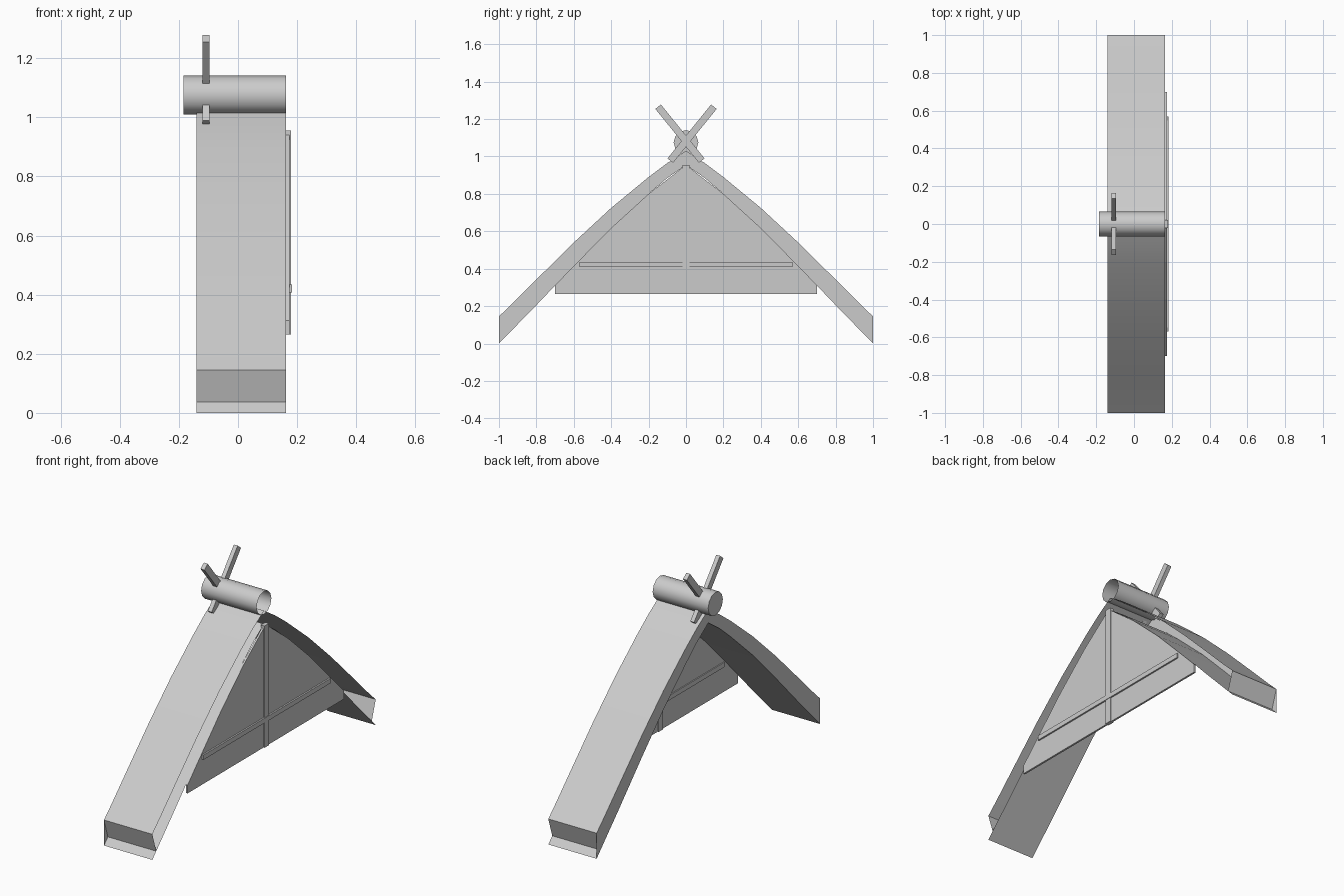
import bpy, math
from mathutils import Vector

if "Cube" in bpy.data.objects:
    bpy.data.objects.remove(bpy.data.objects["Cube"])

X0, X1 = -0.14, 0.163


def mesh(name, verts, faces, smooth=False):
    me = bpy.data.meshes.new(name)
    me.from_pydata([tuple(v) for v in verts], [], faces)
    me.update()
    ob = bpy.data.objects.new(name, me)
    bpy.context.collection.objects.link(ob)
    if smooth:
        bpy.ops.object.select_all(action='DESELECT')
        ob.select_set(True)
        bpy.context.view_layer.objects.active = ob
        bpy.ops.object.shade_smooth_by_angle(angle=math.radians(30))
    return ob


def prism(name, profile, x0, x1):
    """Solid from a y-z outline extruded along x."""
    n = len(profile)
    verts = [(x, y, z) for x in (x0, x1) for y, z in profile]
    faces = [tuple(range(n))[::-1], tuple(range(n, 2 * n))]
    faces += [(i, (i + 1) % n, n + (i + 1) % n, n + i) for i in range(n)]
    return mesh(name, verts, faces)


def box(name, x0, x1, y0, y1, z0, z1):
    return prism(name, [(y0, z0), (y1, z0), (y1, z1), (y0, z1)], x0, x1)


# Roof slopes: curved top skin, underside, closed inner wall, recessed eave; outer side left open
top = [(0, 1.03), (.1, .965), (.2, .89), (.4, .725), (.6, .54), (.8, .342), (.93, .212), (1, .145)]
low = [(0, .955), (.1, .885), (.2, .80), (.4, .618), (.6, .415), (.8, .205), (.965, .036), (1, 0)]
n = len(top)
for side, label in ((-1, "front"), (1, "back")):
    rows = [[(x, side * y, z) for y, z in prof]
            for prof, x in ((top, X0), (top, X1), (low, X0), (low, X1))]
    verts = sum(rows, [])
    faces = []
    for i in range(n - 1):
        faces += [(i, i + 1, n + i + 1, n + i),
                  (2 * n + i, 3 * n + i, 3 * n + i + 1, 2 * n + i + 1),
                  (i, 2 * n + i, 2 * n + i + 1, i + 1)]
    faces.append((n - 1, 2 * n + n - 2, 3 * n + n - 2, 2 * n - 1))
    if side > 0:
        faces = [f[::-1] for f in faces]
    faces = [f[::-1] for f in faces]
    mesh(label + "_roof_slope", verts, faces, smooth=True)

# Gable panel following the roof underside
edge = [(.7, .312), (.6, .415), (.4, .618), (.2, .80), (0, .955)]
outline = [(-.7, .265), (.7, .265)] + edge + [(-y, z) for y, z in edge[-2::-1]]
prism("gable_panel", outline, .163, .174)
box("gable_post", .157, .18, -.02, .02, .265, .955)
box("gable_beam", .157, .183, -.57, .57, .408, .435)

# Ridge log, closed at the outer end and open at the other
SIDES = 12
ring = [(.066 * math.cos(2 * math.pi * i / SIDES), 1.075 + .066 * math.sin(2 * math.pi * i / SIDES))
        for i in range(SIDES)]
verts = [(x, y, z) for x in (-.185, X1) for y, z in ring]
faces = [(i, (i + 1) % SIDES, SIDES + (i + 1) % SIDES, SIDES + i) for i in range(SIDES)]
faces.append(tuple(range(SIDES))[::-1])
mesh("ridge_log", verts, faces, smooth=False)
bpy.ops.object.select_all(action='DESELECT')
log = bpy.data.objects["ridge_log"]
log.select_set(True)
bpy.context.view_layer.objects.active = log
bpy.ops.object.shade_smooth_by_angle(angle=math.radians(40))

# Crossed finial boards
for side, label in ((-1, "left"), (1, "right")):
    a, b = Vector((-.084 * side, .978)), Vector((.149 * side, 1.266))
    d = (b - a).normalized()
    p = Vector((-d.y, d.x)) * .019
    prism(label + "_finial_board", [a - p, b - p, b + p, a + p], -.12, -.096)
